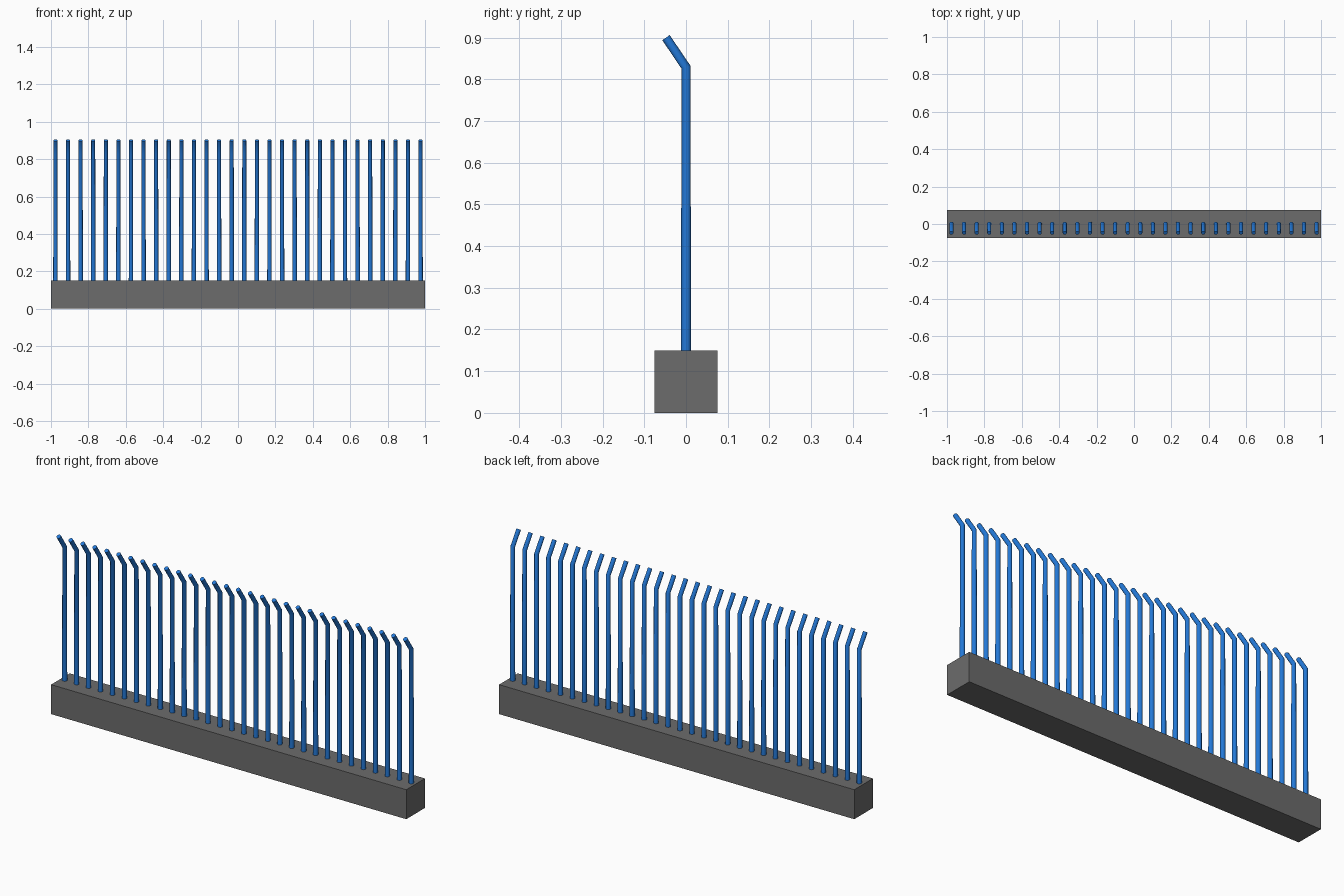
import bpy, bmesh, math

if "Cube" in bpy.data.objects:
    bpy.data.objects.remove(bpy.data.objects["Cube"])

def material(name, rgb):
    m = bpy.data.materials.new(name)
    m.diffuse_color = (*rgb, 1.0)
    m.use_nodes = True
    m.node_tree.nodes["Principled BSDF"].inputs["Base Color"].default_value = m.diffuse_color
    return m

GREY = material("concrete_grey", (0.15, 0.15, 0.15))
BLUE = material("rod_blue", (0.017, 0.19, 0.68))

# Long square base
bpy.ops.mesh.primitive_cube_add(size=1, location=(0, 0, 0.075))
base = bpy.context.object
base.name = "base"
base.scale = (2.0, 0.15, 0.15)
bpy.ops.object.transform_apply(location=False, rotation=False, scale=True)
base.data.materials.append(GREY)

# Rod: slightly tapered tube with a mitred bend towards the front
SIDES = 12
LEAN = math.radians(34)
# (y, z, radius, ring tilt, stretch across the mitre)
RINGS = [
    (0.0, 0.148, 0.012, 0.0, 1.0),
    (0.0, 0.829, 0.0108, LEAN / 2, 1 / math.cos(LEAN / 2)),
    (-0.048, 0.900, 0.0108, LEAN, 1.0),
]
bm = bmesh.new()
loops = []
for y, z, r, tilt, stretch in RINGS:
    ring = []
    for i in range(SIDES):
        a = math.tau * i / SIDES
        d = r * math.sin(a) * stretch
        ring.append(bm.verts.new((r * math.cos(a), y + d * math.cos(tilt), z + d * math.sin(tilt))))
    loops.append(ring)
for lo, hi in zip(loops, loops[1:]):
    for i in range(SIDES):
        j = (i + 1) % SIDES
        bm.faces.new((lo[i], lo[j], hi[j], hi[i])).smooth = True
caps = [bm.faces.new(loops[0][::-1]), bm.faces.new(loops[-1])]
for cap in caps:
    for e in cap.edges:
        e.smooth = False
rod_mesh = bpy.data.meshes.new("rod")
bm.to_mesh(rod_mesh)
bm.free()
rod_mesh.materials.append(BLUE)

# Evenly spaced row of rods
COUNT, END = 30, 0.976
for n in range(COUNT):
    rod = bpy.data.objects.new(f"rod_{n + 1:02d}", rod_mesh)
    rod.location.x = -END + 2 * END * n / (COUNT - 1)
    bpy.context.collection.objects.link(rod)
